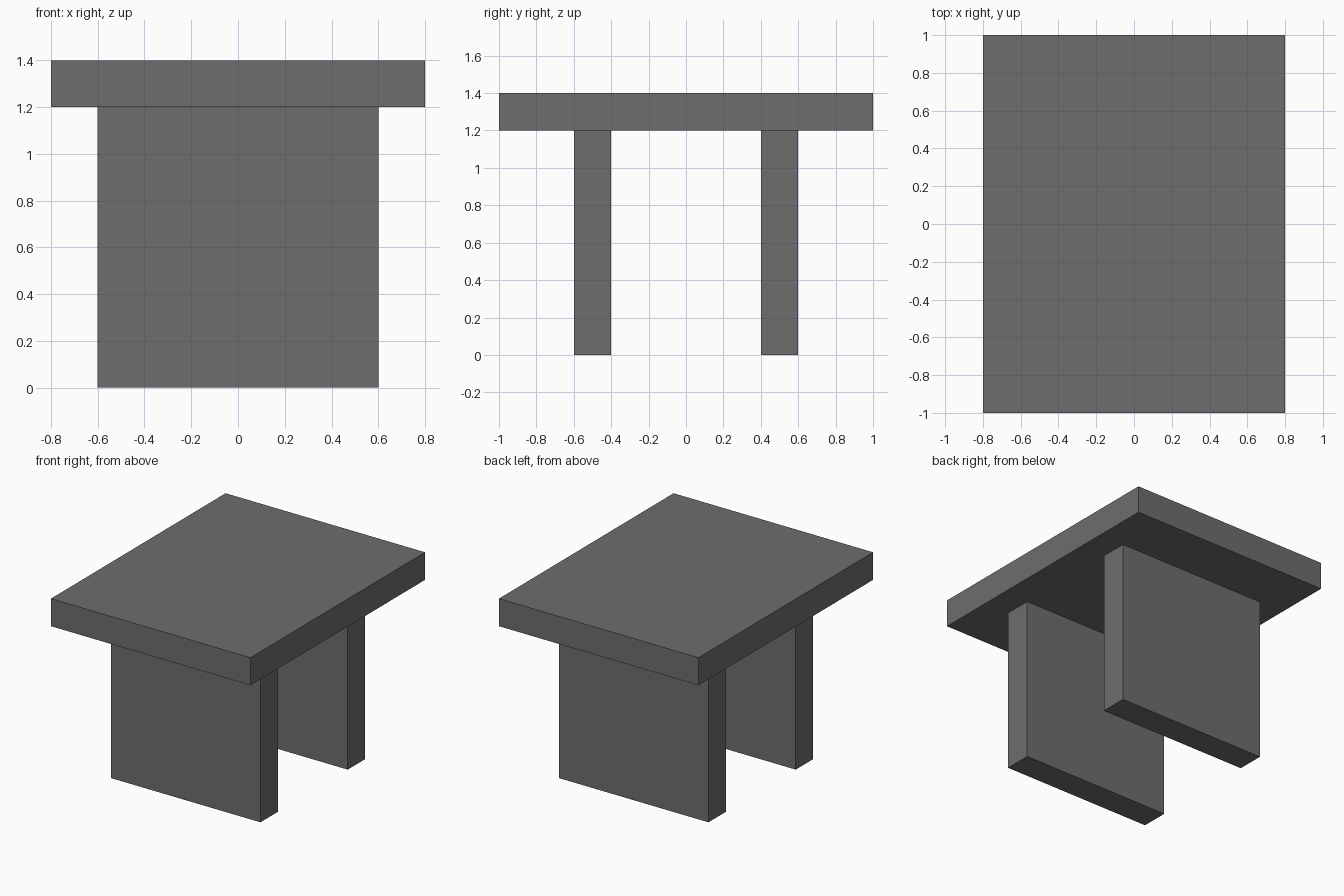
import bpy

cube = bpy.data.objects.get("Cube")
if cube:
    bpy.data.objects.remove(cube, do_unlink=True)

# Single flat grey
grey = bpy.data.materials.new("dark grey")
GREY = (0.155, 0.155, 0.155, 1.0)
grey.diffuse_color = GREY
grey.use_nodes = True
for node in grey.node_tree.nodes:
    if node.type == 'BSDF_PRINCIPLED':
        node.inputs["Base Color"].default_value = GREY


def box(name, size, centre):
    """Add a flat-sided box with its size baked into the mesh."""
    bpy.ops.mesh.primitive_cube_add(size=1, location=centre)
    obj = bpy.context.object
    obj.name = name
    obj.scale = size
    bpy.ops.object.transform_apply(location=False, rotation=False, scale=True)
    obj.data.materials.append(grey)
    return obj


# Table top slab
box("table_top", (1.6, 2.0, 0.2), (0, 0, 1.3))

# Two panel legs, front and back
for name, y in (("front_leg", -0.5), ("back_leg", 0.5)):
    box(name, (1.2, 0.2, 1.2), (0, y, 0.6))
